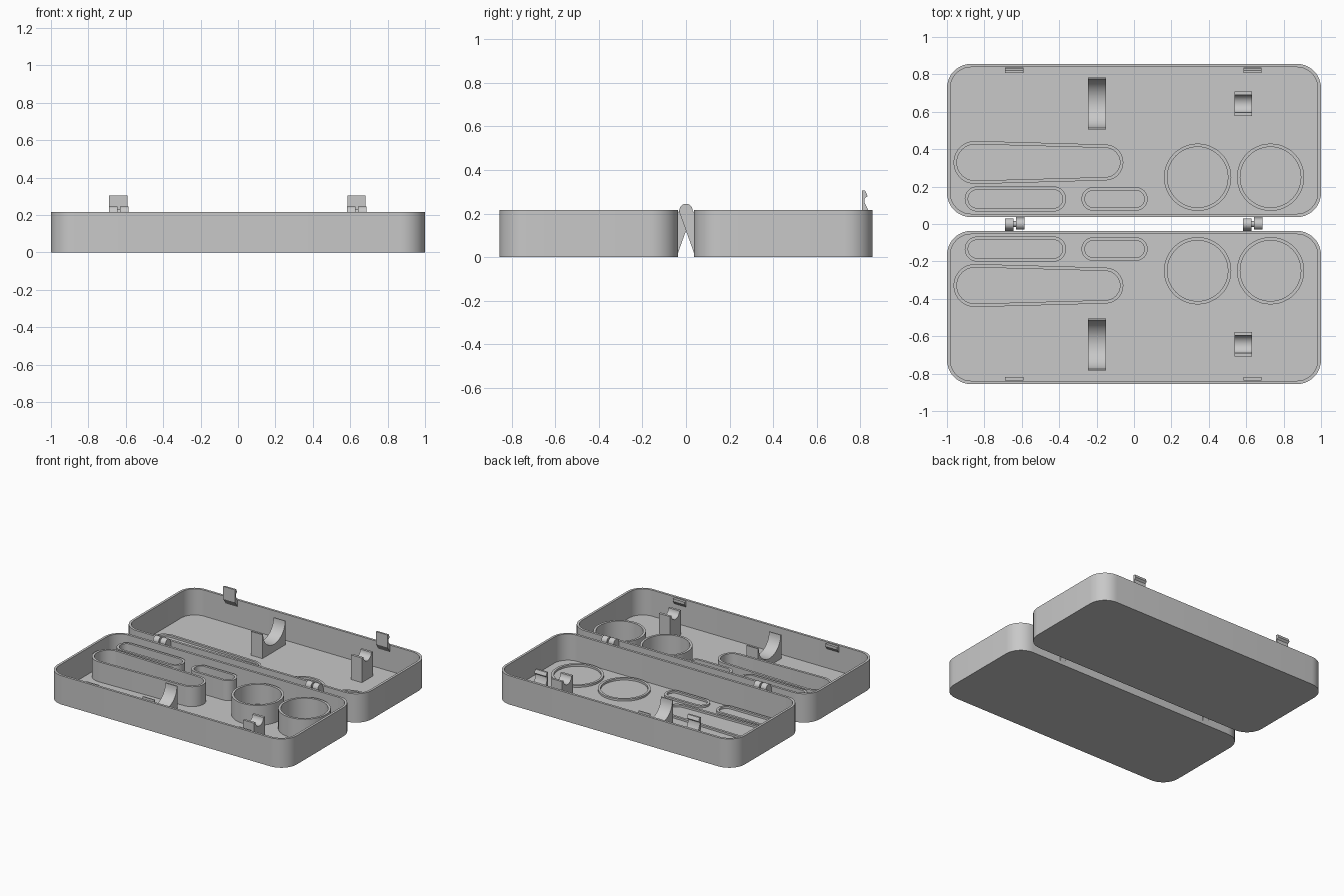
import bpy, bmesh, math

if "Cube" in bpy.data.objects:
    bpy.data.objects.remove(bpy.data.objects["Cube"], do_unlink=True)

plastic = bpy.data.materials.new("grey plastic")
plastic.use_nodes = True
grey = (0.58, 0.58, 0.58, 1)
plastic.diffuse_color = grey
plastic.node_tree.nodes["Principled BSDF"].inputs["Base Color"].default_value = grey

FLOOR, RIM, WALL = 0.02, 0.217, 0.018


def loft(name, loops, closed=False):
    """Join matching loops with quads; cap the ends or close into a ring."""
    bm = bmesh.new()
    rows = [[bm.verts.new(p) for p in loop] for loop in loops]
    pairs = list(zip(rows, rows[1:]))
    if closed:
        pairs.append((rows[-1], rows[0]))
    else:
        bm.faces.new(rows[0])
        bm.faces.new(rows[-1])
    for a, b in pairs:
        for i in range(len(a)):
            j = (i + 1) % len(a)
            bm.faces.new((a[i], a[j], b[j], b[i]))
    bmesh.ops.recalc_face_normals(bm, faces=bm.faces)
    mesh = bpy.data.meshes.new(name)
    bm.to_mesh(mesh)
    bm.free()
    mesh.materials.append(plastic)
    obj = bpy.data.objects.new(name, mesh)
    bpy.context.collection.objects.link(obj)
    bpy.ops.object.select_all(action='DESELECT')
    obj.select_set(True)
    bpy.context.view_layer.objects.active = obj
    bpy.ops.object.shade_smooth_by_angle(angle=math.radians(30))
    return obj


def arc(cx, cy, r, start, end, n=16):
    return [(cx + r * math.cos(start + (end - start) * i / n),
             cy + r * math.sin(start + (end - start) * i / n)) for i in range(n + 1)]


def at(outline, z):
    return [(x, y, z) for x, y in outline]


def slab(name, profile, x0, x1):
    """Extrude a (y, z) profile along x."""
    return loft(name, [[(x, y, z) for y, z in profile] for x in (x0, x1)])


def rounded_rect(cy, hx, hy, r):
    pts = []
    for k, (sx, sy) in enumerate(((1, 1), (-1, 1), (-1, -1), (1, -1))):
        a = k * math.pi / 2
        pts += arc(sx * (hx - r), cy + sy * (hy - r), r, a, a + math.pi / 2, 10)
    return pts


def capsule(x0, x1, cy, r0, r1):
    """Outline round two circles, tapered when the radii differ."""
    lean = math.acos((r0 - r1) / (x1 - x0))
    return (arc(x1, cy, r1, -lean, lean) +
            arc(x0, cy, r0, lean, 2 * math.pi - lean))


def pocket(name, s, top, outline, inner):
    loft(name, [at(outline, FLOOR - 0.005), at(outline, top),
                at(inner, top), at(inner, FLOOR - 0.005)], closed=True)


def cradle(name, s, x0, x1, y0, y1, cy, r, depth, top):
    """Block with a round scoop cut out of its top."""
    scoop = [(y, top + (z - top) * depth / r)
             for y, z in arc(cy, top, r, math.pi, 2 * math.pi, 20)]
    profile = [(y0, FLOOR), (y0, top)] + scoop + [(y1, top), (y1, FLOOR)]
    slab(name, [(s * y, z) for y, z in profile], x0, x1)


for side, s, pocket_top in (("front", -1, 0.17), ("back", 1, 0.035)):
    # Hollow tray
    cy = s * 0.4465
    outer = rounded_rect(cy, 1.0, 0.41, 0.13)
    inner = rounded_rect(cy, 1.0 - WALL, 0.41 - WALL, 0.13 - WALL)
    loft(side + "_tray", [at(outer, 0), at(outer, RIM), at(inner, RIM), at(inner, FLOOR)])

    # Pockets: tall in one tray, low ridges in the other
    t = 0.018
    for part, x0, x1, y, r0, r1 in (
            ("long_pocket", -0.85, -0.153, 0.329, 0.115, 0.096),
            ("middle_pocket", -0.838, -0.43, 0.134, 0.067, 0.067),
            ("short_pocket", -0.218, 0.01, 0.134, 0.063, 0.063)):
        pocket(f"{side}_{part}", s, pocket_top, capsule(x0, x1, s * y, r0, r1),
               capsule(x0, x1, s * y, r0 - t, r1 - t))
    for label, x in (("inner", 0.34), ("outer", 0.73)):
        ring = [arc(x, s * 0.25, r, 0, 2 * math.pi, 48)[:-1] for r in (0.18, 0.18 - t)]
        pocket(f"{side}_{label}_round_pocket", s, pocket_top, *ring)

    # Cradles
    cradle(side + "_large_cradle", s, -0.247, -0.15, 0.505, 0.783, 0.645, 0.131, 0.125, 0.2)
    cradle(side + "_small_cradle", s, 0.538, 0.63, 0.577, 0.708, 0.643, 0.047, 0.045, 0.205)

    # Hinge knuckles: each hangs off its own tray's wall
    knuckle = [(0.04, 0.01), (-0.03, 0.205)]
    knuckle += arc(0, 0.215, 0.03, math.pi, 0, 14) + [(0.04, 0.2)]
    for label, x in (("right", -0.637), ("left", 0.635)):
        x0, x1 = (x - 0.052, x - 0.006) if s < 0 else (x + 0.006, x + 0.052)
        slab(f"{side}_{label}_knuckle", [(s * y, z) for y, z in knuckle], x0, x1)

hook = [(0.838, 0.165), (0.838, 0.213), (0.836, 0.216), (0.819, 0.25), (0.819, 0.268),
        (0.833, 0.28), (0.822, 0.305), (0.808, 0.305), (0.808, 0.21)]
catch = [(-0.838, 0.165), (-0.838, 0.21), (-0.818, 0.21), (-0.818, 0.19)]
for label, x in (("right", -0.64), ("left", 0.634)):
    # Hinge pin, snap hook and its catch
    slab(label + "_hinge_pin", arc(0, 0.215, 0.015, 0, 2 * math.pi, 16)[:-1],
         x - 0.04, x + 0.04)
    slab(label + "_snap_hook", hook, x - 0.049, x + 0.049)
    slab(label + "_snap_catch", catch, x - 0.049, x + 0.049)
